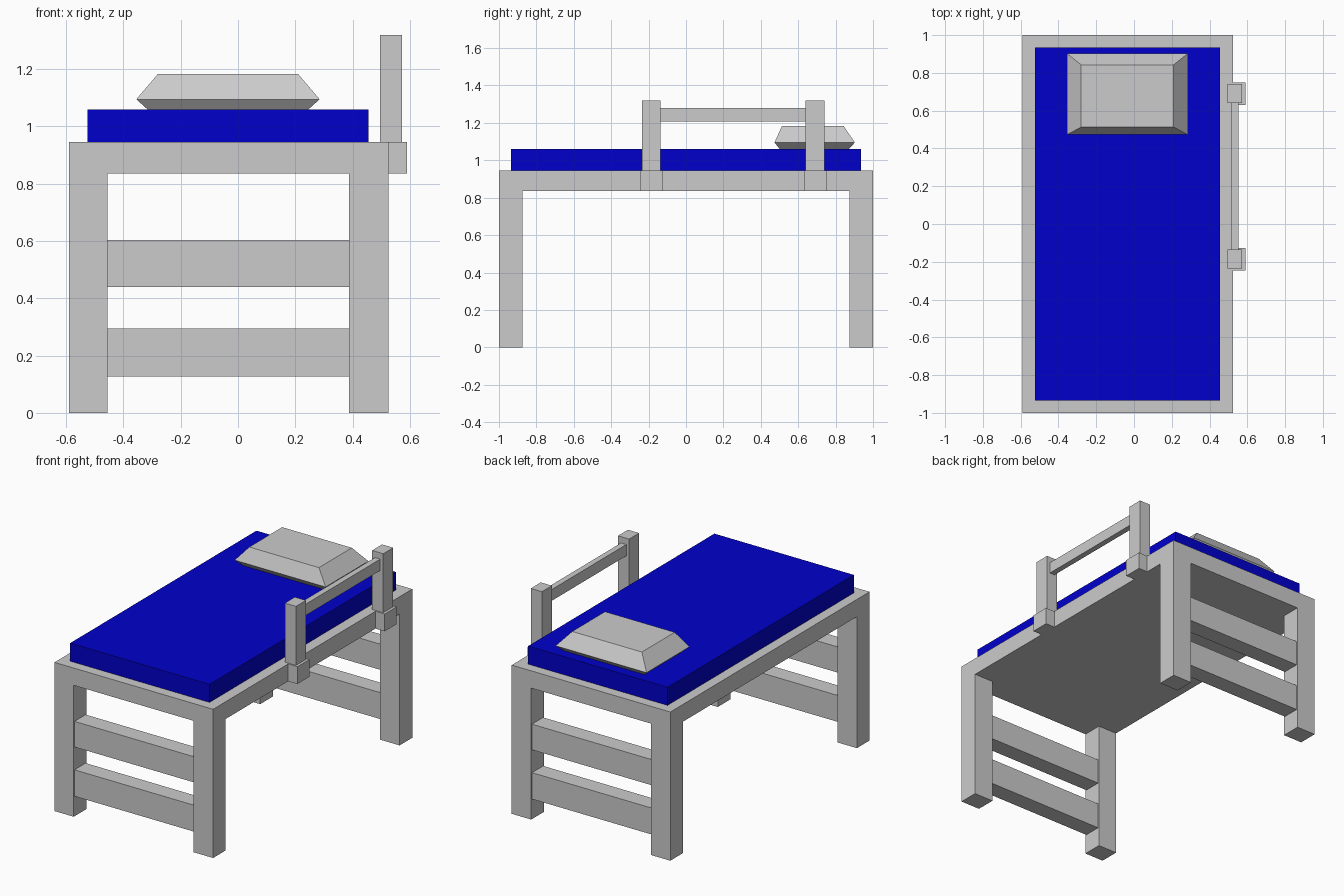
import bpy, bmesh

if "Cube" in bpy.data.objects:
    bpy.data.objects.remove(bpy.data.objects["Cube"])

blue = bpy.data.materials.new("mattress_blue")
blue.diffuse_color = (0.0, 0.0, 0.6, 1)
blue.use_nodes = True
blue.node_tree.nodes["Principled BSDF"].inputs["Base Color"].default_value = blue.diffuse_color


def make_object(name, bm):
    bmesh.ops.recalc_face_normals(bm, faces=bm.faces[:])
    mesh = bpy.data.meshes.new(name)
    bm.to_mesh(mesh)
    bm.free()
    obj = bpy.data.objects.new(name, mesh)
    bpy.context.collection.objects.link(obj)
    return obj


def stack(name, layers):
    """Solid through rectangles given as (x0, x1, y0, y1, z)."""
    bm = bmesh.new()
    rings = [[bm.verts.new(p) for p in
              ((x0, y0, z), (x1, y0, z), (x1, y1, z), (x0, y1, z))]
             for x0, x1, y0, y1, z in layers]
    for low, high in zip(rings, rings[1:]):
        for i in range(4):
            j = (i + 1) % 4
            bm.faces.new((low[i], low[j], high[j], high[i]))
    bm.faces.new(rings[0][::-1])
    bm.faces.new(rings[-1])
    return make_object(name, bm)


def box(name, x, y, z):
    return stack(name, [(*x, *y, z[0]), (*x, *y, z[1])])


# Bed platform
box("bed_platform", (-0.59, 0.525), (-1, 1), (0.835, 0.945))

# Legs and end slats, repeated at the foot and head
for end, s in (("foot", -1), ("head", 1)):
    leg_y = sorted((s * 0.873, s * 1.0))
    slat_y = sorted((s * 0.88, s * 0.992))
    box(f"{end}_left_leg", (-0.59, -0.455), leg_y, (0, 0.835))
    box(f"{end}_right_leg", (0.388, 0.525), leg_y, (0, 0.835))
    box(f"{end}_lower_slat", (-0.455, 0.388), slat_y, (0.127, 0.295))
    box(f"{end}_upper_slat", (-0.455, 0.388), slat_y, (0.44, 0.603))

# Mattress
mattress = box("mattress", (-0.525, 0.455), (-0.935, 0.935), (0.945, 1.06))
mattress.data.materials.append(blue)

# Pillow with bevelled sides, slightly sunk into the mattress
stack("pillow", [
    (-0.305, 0.235, 0.51, 0.86, 1.05),
    (-0.355, 0.285, 0.473, 0.903, 1.095),
    (-0.28, 0.21, 0.513, 0.843, 1.183),
])

# Guard rail: brackets, posts and cross bar on the right side
for name, y in (("front", -0.186), ("rear", 0.69)):
    box(f"{name}_rail_bracket", (0.525, 0.59), (y - 0.06, y + 0.06), (0.835, 0.945))
    box(f"{name}_rail_post", (0.495, 0.573), (y - 0.05, y + 0.05), (0.945, 1.32))
box("guard_rail_bar", (0.515, 0.552), (-0.136, 0.64), (1.208, 1.28))
